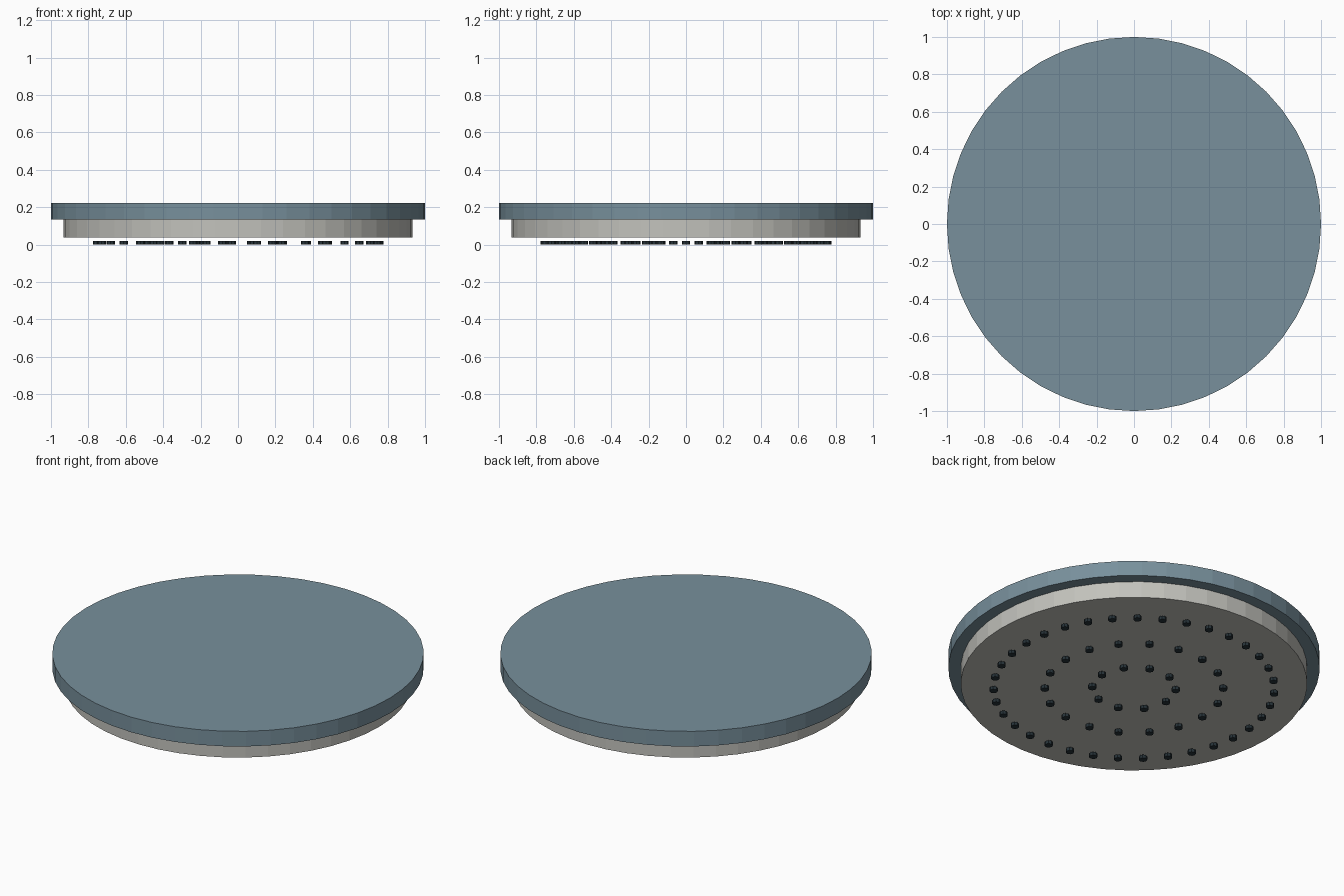
import bpy
import bmesh
from math import cos, sin, tau
from mathutils import Matrix

cube = bpy.data.objects.get("Cube")
if cube:
    bpy.data.objects.remove(cube, do_unlink=True)


def make_material(name, srgb):
    linear = [((c / 255 + 0.055) / 1.055) ** 2.4 for c in srgb]
    mat = bpy.data.materials.new(name)
    mat.use_nodes = True
    mat.diffuse_color = (*linear, 1)
    mat.node_tree.nodes["Principled BSDF"].inputs["Base Color"].default_value = (*linear, 1)
    return mat


def add_cylinders(name, centres, radius, bottom, top, sides, mat):
    """One object holding a flat-shaded cylinder at every centre."""
    bm = bmesh.new()
    for x, y in centres:
        bmesh.ops.create_cone(bm, cap_ends=True, segments=sides,
                              radius1=radius, radius2=radius, depth=top - bottom,
                              matrix=Matrix.Translation((x, y, (bottom + top) / 2)))
    mesh = bpy.data.meshes.new(name)
    bm.to_mesh(mesh)
    bm.free()
    mesh.materials.append(mat)
    obj = bpy.data.objects.new(name, mesh)
    bpy.context.collection.objects.link(obj)


def ring(count, radius):
    return [(radius * cos(tau * i / count), radius * sin(tau * i / count))
            for i in range(count)]


blue_grey = make_material("blue grey", (120, 144, 156))
light_grey = make_material("light grey", (194, 194, 188))
dark_slate = make_material("dark slate", (38, 50, 56))

# Wide upper disc and the narrower face plate below it
add_cylinders("upper_disc", [(0, 0)], 1.0, 0.134, 0.224, 48, blue_grey)
add_cylinders("face_plate", [(0, 0)], 0.933, 0.037, 0.134, 48, light_grey)

# Three rings of small nozzles hovering under the face plate
for name, count, radius in (("inner_nozzles", 10, 0.225),
                            ("middle_nozzles", 18, 0.48),
                            ("outer_nozzles", 35, 0.756)):
    add_cylinders(name, ring(count, radius), 0.0225, 0.0, 0.02, 8, dark_slate)
